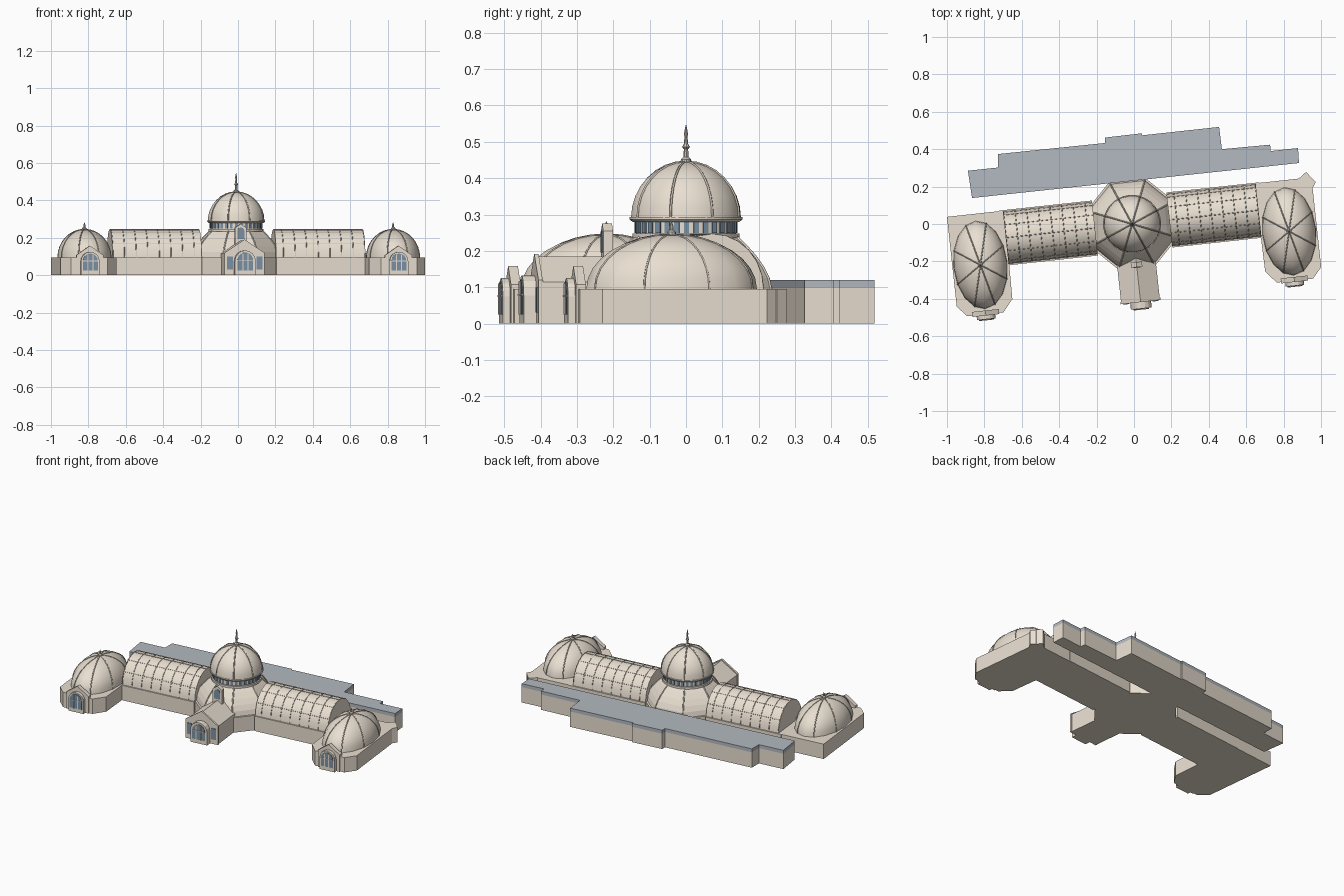
import bpy, bmesh
from math import sin, cos, pi, radians
from mathutils import Matrix, Vector

if "Cube" in bpy.data.objects:
    bpy.data.objects.remove(bpy.data.objects["Cube"])

# The building axis is turned slightly about the central dome
AXIS = Matrix.Translation((-0.01, 0, 0)) @ Matrix.Rotation(radians(6.2), 4, 'Z')
WORLD = Matrix.Identity(4)
BASE = 0.095


def material(name, rgb):
    m = bpy.data.materials.new(name)
    m.diffuse_color = (*rgb, 1)
    m.use_nodes = True
    m.node_tree.nodes["Principled BSDF"].inputs["Base Color"].default_value = m.diffuse_color
    return m


STONE = material("stone", (0.82, 0.74, 0.64))
SLATE = material("slate", (0.45, 0.49, 0.53))
GLASS = material("glass", (0.20, 0.29, 0.38))
TRIM = material("trim", (0.60, 0.54, 0.47))


def finish(name, bm, mat, frame=AXIS, smooth=False):
    bmesh.ops.remove_doubles(bm, verts=bm.verts, dist=1e-5)
    bmesh.ops.recalc_face_normals(bm, faces=bm.faces)
    me = bpy.data.meshes.new(name)
    bm.to_mesh(me)
    bm.free()
    me.transform(frame)
    me.materials.append(mat)
    if smooth:
        me.polygons.foreach_set("use_smooth", [True] * len(me.polygons))
        me.set_sharp_from_angle(angle=radians(35))
    ob = bpy.data.objects.new(name, me)
    bpy.context.collection.objects.link(ob)
    return ob


def loft(name, rings, mat, frame=AXIS, smooth=False):
    bm = bmesh.new()
    vs = [[bm.verts.new(p) for p in r] for r in rings]
    n = len(rings[0])
    for a, b in zip(vs, vs[1:]):
        for i in range(n):
            j = (i + 1) % n
            bm.faces.new((a[i], a[j], b[j], b[i]))
    bm.faces.new(vs[0])
    bm.faces.new(vs[-1])
    return finish(name, bm, mat, frame, smooth)


def prism(name, outline, z0, z1, mat=STONE, frame=AXIS):
    return loft(name, [[(x, y, z) for x, y in outline] for z in (z0, z1)], mat, frame)


def slab(name, profile, u, v0, v1, mat=STONE):
    """Front-facing (u, z) profile pushed along the depth."""
    return loft(name, [[(u + x, v, z) for x, z in profile] for v in (v0, v1)], mat)


def lathe(name, profile, n, mat=STONE, at=(0, 0), sy=1, turn=0, smooth=True):
    return loft(name, [[(at[0] + r * cos(turn + 2 * pi * i / n),
                         at[1] + r * sy * sin(turn + 2 * pi * i / n), z) for i in range(n)]
                       for r, z in profile], mat, AXIS, smooth)


def tubes(name, paths, r, mat=TRIM):
    cu = bpy.data.curves.new(name, 'CURVE')
    cu.dimensions, cu.bevel_depth, cu.bevel_resolution = '3D', r, 0
    for path in paths:
        s = cu.splines.new('POLY')
        s.points.add(len(path) - 1)
        for p, q in zip(s.points, path):
            p.co = (*(AXIS @ Vector(q)), 1)
    tmp = bpy.data.objects.new(name + "_curve", cu)
    bpy.context.collection.objects.link(tmp)
    me = bpy.data.meshes.new_from_object(tmp.evaluated_get(bpy.context.evaluated_depsgraph_get()))
    bpy.data.objects.remove(tmp)
    me.materials.clear()
    me.materials.append(mat)
    bpy.context.collection.objects.link(bpy.data.objects.new(name, me))


def meridians(profile, n, at=(0, 0), sy=1, turn=0):
    return [[(at[0] + r * cos(turn + 2 * pi * k / n), at[1] + r * sy * sin(turn + 2 * pi * k / n), z)
             for r, z in profile] for k in range(n)]


def dome_profile(r, z0, h, n=8):
    return [(max(r * cos(pi / 2 * i / n), 1e-6), z0 + h * sin(pi / 2 * i / n)) for i in range(n + 1)]


def box(w, z0, z1):
    return [(-w, z0), (w, z0), (w, z1), (-w, z1)]


def gable(w, eave, top):
    return [(-w, 0), (w, 0), (w, eave), (0, top), (-w, eave)]


def arch(w, z0, top, n=8):
    return [(-w, z0), (w, z0)] + [(w * cos(pi * i / n), top - w + w * sin(pi * i / n)) for i in range(n + 1)]


def arched_glazing(name, w, z0, top, u, v):
    """Glass arch with two mullions and a transom."""
    slab(name, arch(w, z0, top), u, v - 0.003, v + 0.005, GLASS)
    for k in (-1, 1):
        slab(name + "_mullion", box(0.0025, z0, top - w * 0.15), u + k * w / 3, v - 0.006, v, STONE)
    slab(name + "_transom", box(w, top - w - 0.002, top - w + 0.002), u, v - 0.006, v, STONE)


# ---- Central octagon, lower dome, drum, upper dome, spire
T = pi / 8
lathe("central_base", [(0.255, 0), (0.255, BASE)], 8, turn=T, smooth=False)
lower = [(0.243, BASE), (0.236, 0.125), (0.22, 0.155), (0.198, 0.185), (0.17, 0.215), (0.14, 0.243)]
lathe("lower_dome", lower, 8, turn=T, smooth=False)
tubes("lower_dome_rib", meridians(lower, 8, turn=T), 0.004, STONE)
lathe("drum", [(0.148, 0.235), (0.148, 0.248), (0.138, 0.248), (0.138, 0.28), (0.148, 0.28),
               (0.156, 0.287), (0.156, 0.293)], 32)
bm = bmesh.new()
for k in range(32):
    m = Matrix.Rotation(2 * pi * (k + 0.5) / 32, 4, 'Z') @ Matrix.Translation((0.138, 0, 0.264))
    bmesh.ops.create_cube(bm, size=1, matrix=m @ Matrix.Diagonal((0.006, 0.015, 0.03, 1)))
finish("drum_windows", bm, GLASS)
upper = dome_profile(0.152, 0.292, 0.153)
lathe("upper_dome", upper, 24)
tubes("upper_dome_rib", meridians(upper, 8, turn=T), 0.0035)
lathe("spire", [(0.016, 0.44), (0.014, 0.452), (0.007, 0.458), (0.006, 0.48), (0.011, 0.486), (0.006, 0.494),
                (0.004, 0.515), (0.006, 0.52), (0.001, 0.547)], 8, TRIM)

# ---- Entrance hall with gabled roof, arched porch and upper window slab
slab("entrance_hall", gable(0.104, 0.115, 0.185), 0, -0.41, -0.18)
slab("entrance_gable_front", gable(0.108, 0.12, 0.192), 0, -0.42, -0.408)
slab("entrance_porch", arch(0.056, 0, 0.133), 0, -0.455, -0.41)
arched_glazing("entrance_glazing", 0.042, 0.025, 0.122, 0, -0.455)
for s in (-1, 1):
    slab("entrance_side_window", box(0.016, 0.03, 0.1), s * 0.08, -0.424, -0.415, GLASS)
slab("upper_window_slab", gable(0.03, 0.255, 0.275)[2:] + [(-0.03, 0.15), (0.03, 0.15)], 0, -0.232, -0.205)
slab("upper_window", arch(0.019, 0.195, 0.255), 0, -0.235, -0.228, GLASS)

# ---- Wings and end pavilions, mirrored left and right
for s, side in ((-1, "left"), (1, "right")):
    u0, u1 = 0.2, 0.68
    prism(side + "_wing_base", [(s * u0, -0.148), (s * 0.7, -0.148), (s * 0.7, 0.148), (s * u0, 0.148)], 0, BASE)

    def bow(u, n=12, r=0.14):
        return [(s * u, r * cos(pi * i / n), BASE + 0.151 * sin(pi * i / n) * r / 0.14) for i in range(n + 1)]
    loft(side + "_wing_vault", [bow(u0), bow(u1)], STONE, smooth=True)
    tubes(side + "_wing_arches", [bow(0.24 + 0.0625 * k) for k in range(8)], 0.002)
    ends = list(zip(bow(u0), bow(u1)))
    tubes(side + "_wing_purlins", [ends[i] for i in (2, 4, 6, 8, 10)], 0.002)

    # Pavilion base with chamfered front corners
    prism(side + "_pavilion_base", [(s * x, y) for x, y in (
        (0.672, 0.145), (0.98, 0.145), (0.98, -0.338), (0.93, -0.395), (0.735, -0.395), (0.68, -0.33))], 0, BASE)
    # Elongated dome with ribs and finial
    c = (s * 0.83, -0.13)
    prof = dome_profile(0.144, BASE, 0.15)
    lathe(side + "_pavilion_dome", prof, 16, at=c, sy=1.64)
    tubes(side + "_pavilion_ribs", meridians(prof, 8, c, 1.64, T), 0.003)
    lathe(side + "_pavilion_finial", [(0.014, 0.24), (0.012, 0.252), (0.005, 0.258), (0.006, 0.266),
                                      (0.001, 0.281)], 8, TRIM, at=c)
    # Portal
    slab(side + "_portal_gable", gable(0.072, 0.108, 0.158), c[0], -0.402, -0.375)
    slab(side + "_portal_porch", arch(0.05, 0, 0.125), c[0], -0.422, -0.395)
    arched_glazing(side + "_portal_glazing", 0.04, 0.025, 0.116, c[0], -0.422)

# Small angled bay behind the right pavilion
prism("corner_bay", [(0.905, 0.14), (0.955, 0.176), (1.0, 0.116), (0.975, 0.08)], 0, BASE)

# ---- Long stepped rear building with flat slate roof
rear = [(-0.888, 0.285), (-0.727, 0.302), (-0.727, 0.374), (-0.155, 0.433), (-0.155, 0.462), (0.043, 0.485),
        (0.043, 0.474), (0.455, 0.519), (0.47, 0.40), (0.728, 0.424), (0.73, 0.39), (0.877, 0.406),
        (0.882, 0.326), (-0.866, 0.139)]
prism("rear_building_walls", rear, 0, 0.098, STONE, WORLD)
prism("rear_building_roof", rear, 0.098, 0.12, SLATE, WORLD)
